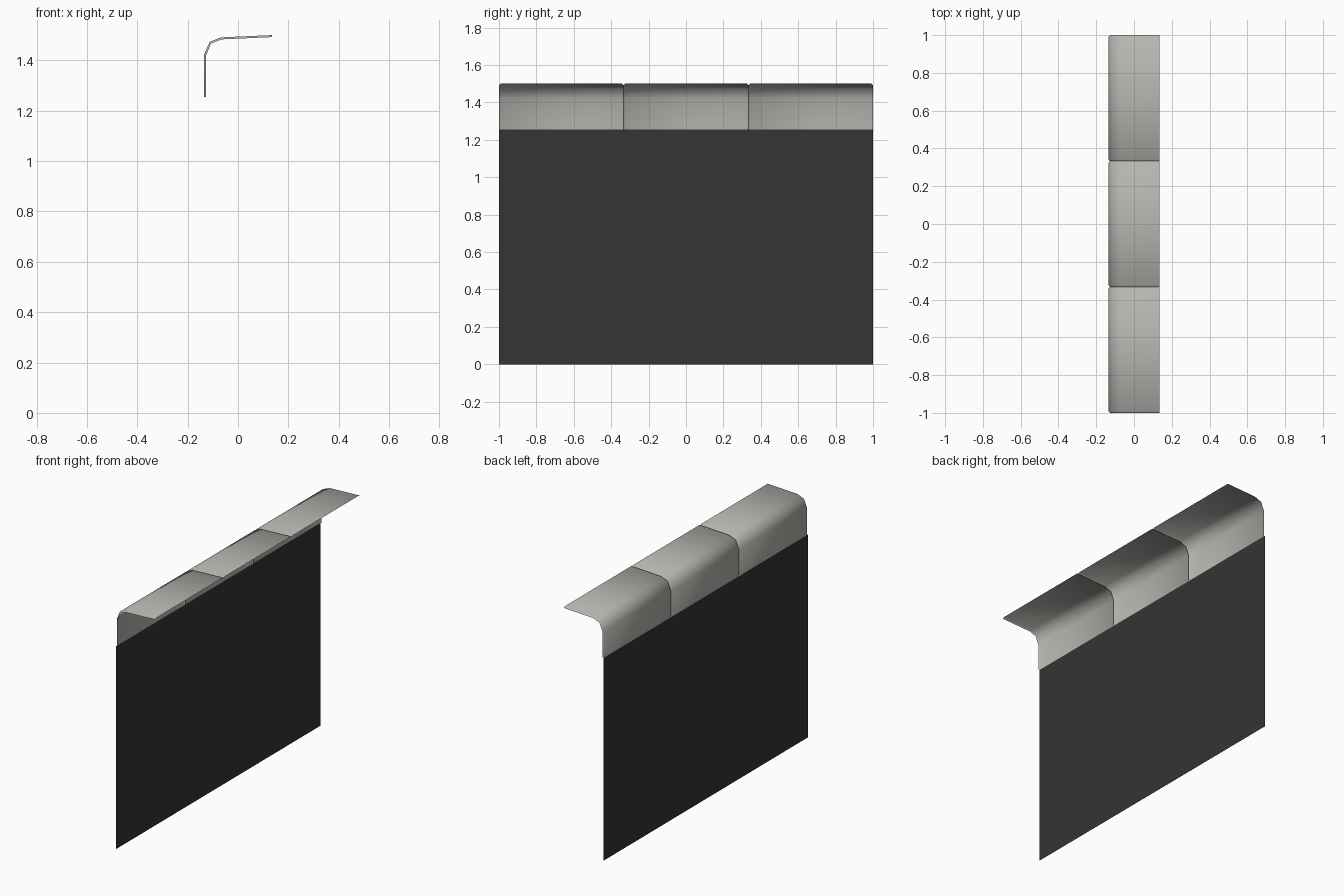
import bpy, bmesh
from mathutils import Vector

cube = bpy.data.objects.get("Cube")
if cube:
    bpy.data.objects.remove(cube, do_unlink=True)


def material(name, rgb):
    mat = bpy.data.materials.new(name)
    mat.use_nodes = True
    color = (*rgb, 1.0)
    mat.diffuse_color = color
    mat.node_tree.nodes["Principled BSDF"].inputs["Base Color"].default_value = color
    return mat


def loft(name, rows, mat, smooth):
    """Join equal rows of points into a sheet of quads."""
    bm = bmesh.new()
    grid = [[bm.verts.new(p) for p in row] for row in rows]
    for r0, r1 in zip(grid, grid[1:]):
        for i in range(len(r0) - 1):
            face = bm.faces.new((r0[i], r0[i + 1], r1[i + 1], r1[i]))
            face.smooth = smooth
    mesh = bpy.data.meshes.new(name)
    bm.to_mesh(mesh)
    bm.free()
    mesh.materials.append(mat)
    obj = bpy.data.objects.new(name, mesh)
    bpy.context.collection.objects.link(obj)
    return obj


stone = material("warm light grey", (0.47, 0.46, 0.43))
dark = material("charcoal", (0.035, 0.035, 0.035))

WALL_X, RIM_Z = -0.135, 1.255
LENGTH = 2 / 3
LIP = 0.008

# Cross-section of the rounded edge, from wall foot to inner top edge
outer = [(WALL_X, RIM_Z), (WALL_X, 1.42), (-0.113, 1.473), (-0.068, 1.491), (0.135, 1.5)]
# The same section, sunk slightly for the joints between stones
inner = [(WALL_X + LIP, RIM_Z), (WALL_X + LIP, 1.418), (-0.108, 1.466),
         (-0.066, 1.483), (0.135, 1.492)]


def section(profile, y):
    return [Vector((x, y, z)) for x, z in profile]


# Three coping stones with softly turned ends
for index, label in enumerate(("front", "middle", "back")):
    y0 = -1 + index * LENGTH
    y1 = y0 + LENGTH
    rows = [section(inner, y1), section(outer, y1 - LIP),
            section(outer, y0 + LIP), section(inner, y0)]
    loft(label + "_coping", rows, stone, True)

# Flat wall sheet below the coping
loft("wall_panel", [[(WALL_X, y, z) for z in (0, RIM_Z)] for y in (1, -1)], dark, False)
